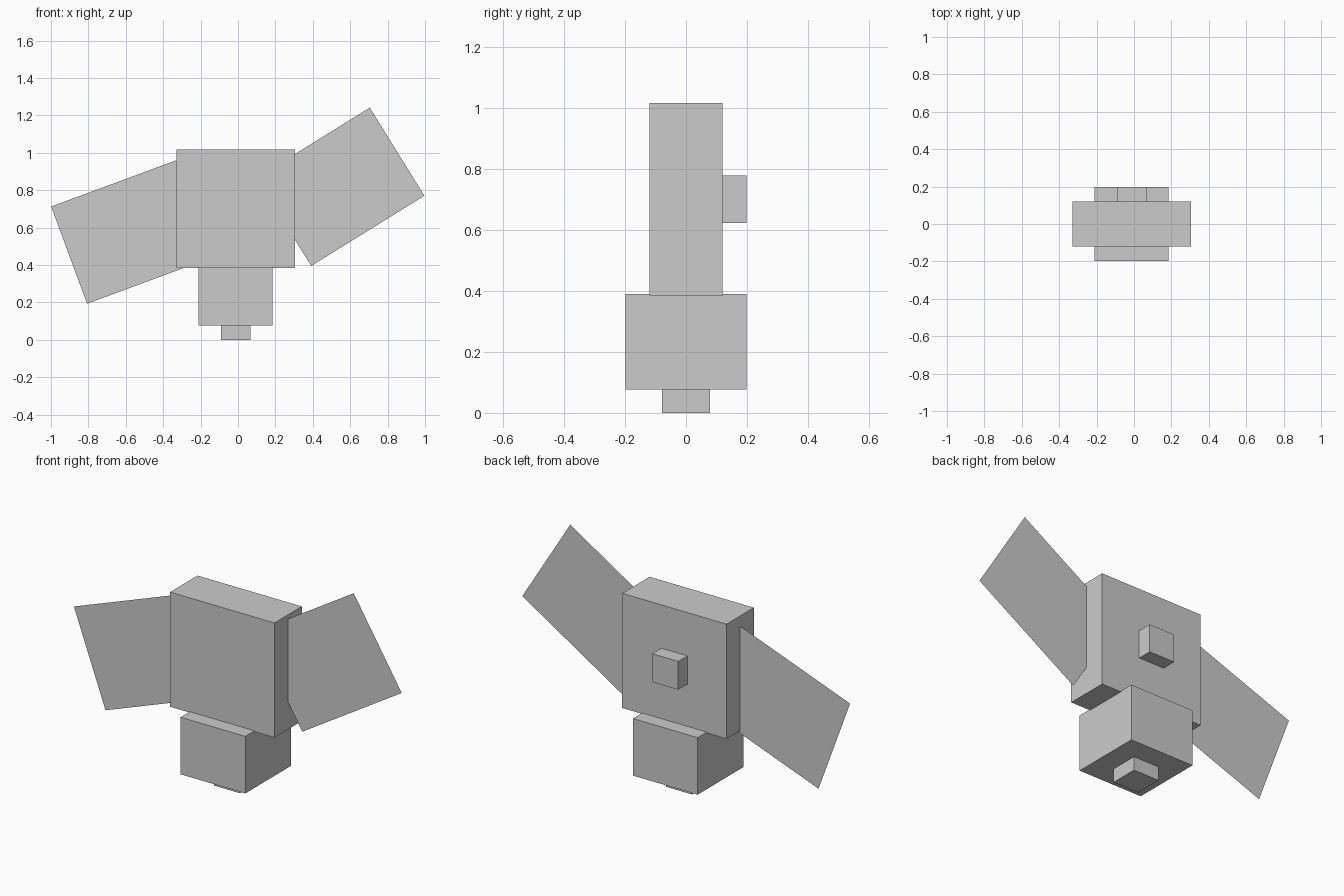
import bpy
from math import radians

if "Cube" in bpy.data.objects:
    bpy.data.objects.remove(bpy.data.objects["Cube"])


def box(name, x, y, z):
    """Box spanning the given (min, max) ranges."""
    spans = (x, y, z)
    bpy.ops.mesh.primitive_cube_add(size=1, location=[(a + b) / 2 for a, b in spans])
    ob = bpy.context.object
    ob.name = name
    ob.scale = [b - a for a, b in spans]
    bpy.ops.object.transform_apply(location=False, rotation=False, scale=True)
    return ob


def panel(name, cx, cz, length, width, tilt):
    """Flat upright sheet in the y = 0 plane, tilted in the front view."""
    bpy.ops.mesh.primitive_plane_add(size=1, location=(cx, 0, cz))
    ob = bpy.context.object
    ob.name = name
    ob.scale = (length, width, 1)
    ob.rotation_euler = (radians(90), -radians(tilt), 0)
    bpy.ops.object.transform_apply(location=False, rotation=True, scale=True)
    return ob


# Main body, lower block and its small foot
box("body", (-0.33, 0.305), (-0.119, 0.119), (0.385, 1.016))
box("lower_block", (-0.21, 0.184), (-0.199, 0.199), (0.076, 0.39))
box("foot", (-0.092, 0.066), (-0.079, 0.079), (0.0, 0.08))

# Knob on the back of the body
box("back_knob", (-0.092, 0.066), (0.115, 0.199), (0.622, 0.778))

# Thin side panels, inner corners hidden in the body
panel("right_panel", 0.548, 0.818, 0.712, 0.554, 31.8)
panel("left_panel", -0.569, 0.576, 0.712, 0.554, 20.3)
